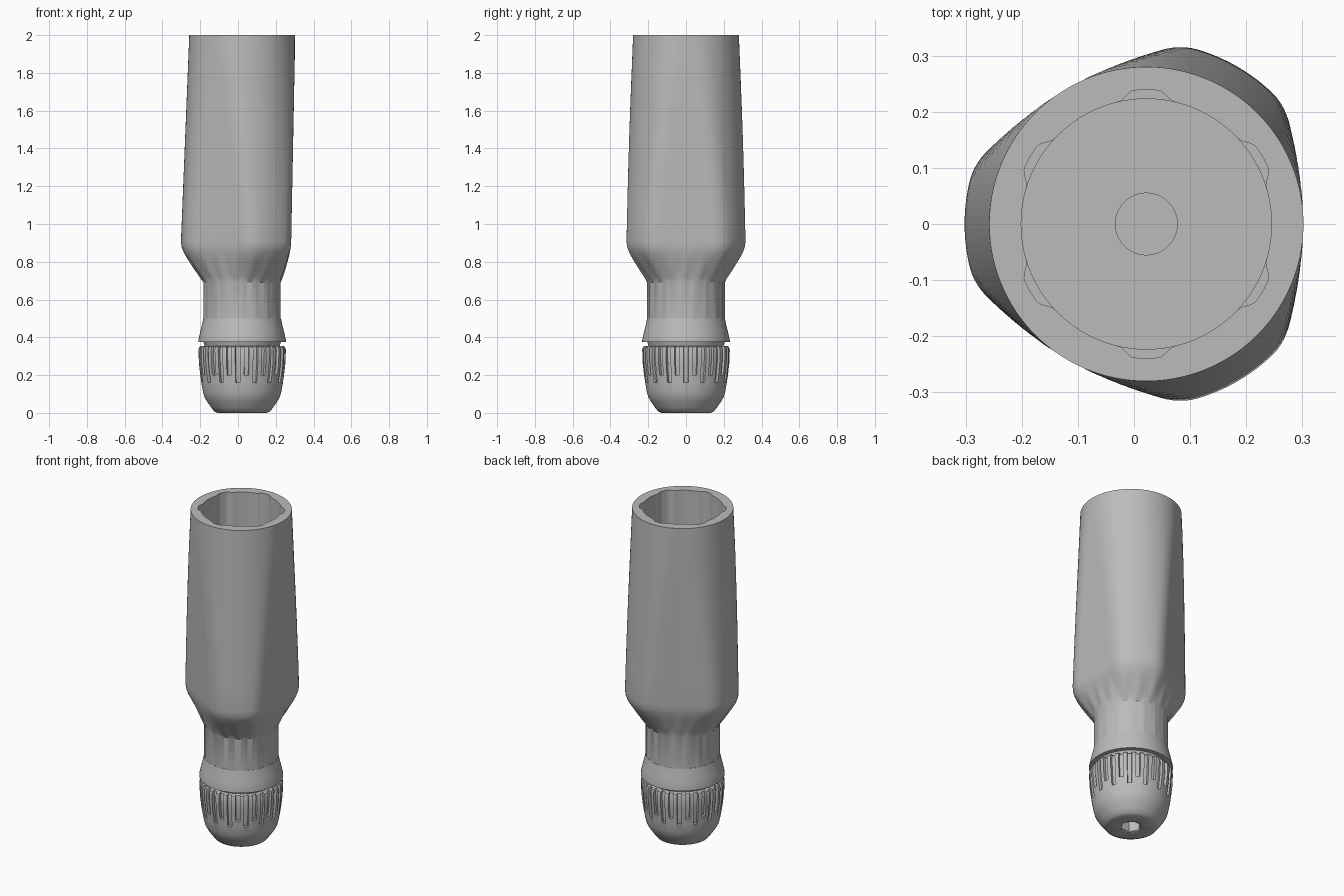
import bpy
import bmesh
from math import sin, cos, radians, pi

cube = bpy.data.objects.get("Cube")
if cube:
    bpy.data.objects.remove(cube, do_unlink=True)

AXIS_X = 0.022

grey = bpy.data.materials.new("satin grey")
grey.use_nodes = True
COLOUR = (0.5, 0.5, 0.5, 1)
grey.diffuse_color = COLOUR
grey.node_tree.nodes["Principled BSDF"].inputs["Base Color"].default_value = COLOUR


def loft(name, angles, rings):
    """Skin a stack of (z, radius or radius function) rings and cap both ends."""
    bm = bmesh.new()
    rows = []
    for z, radius in rings:
        row = []
        for a in angles:
            r = radius(a) if callable(radius) else radius
            row.append(bm.verts.new((r * cos(radians(a)), r * sin(radians(a)), z)))
        rows.append(row)
    n = len(angles)
    for low, high in zip(rows, rows[1:]):
        for i in range(n):
            j = (i + 1) % n
            bm.faces.new((low[i], low[j], high[j], high[i]))
    bm.faces.new(rows[0][::-1])
    bm.faces.new(rows[-1])
    bmesh.ops.recalc_face_normals(bm, faces=bm.faces)
    mesh = bpy.data.meshes.new(name)
    bm.to_mesh(mesh)
    bm.free()
    obj = bpy.data.objects.new(name, mesh)
    obj.location.x = AXIS_X
    mesh.materials.append(grey)
    bpy.context.collection.objects.link(obj)
    bpy.ops.object.select_all(action='DESELECT')
    bpy.context.view_layer.objects.active = obj
    obj.select_set(True)
    bpy.ops.object.shade_smooth_by_angle(angle=radians(32))
    return obj


def off_centre(a, sides):
    """Signed angle from the middle of the nearest side."""
    step = 360 / sides
    return (a + step / 2) % step - step / 2


def polygon(apothem, sides, turn=0):
    return lambda a: apothem / cos(radians(off_centre(a - turn, sides)))


def three_flats(R, apothem):
    """Circle with three flats, its corners softened by averaging."""
    flat = polygon(apothem, 3)
    return lambda a: sum(min(R, flat(a + d)) for d in range(-8, 9, 2)) / 9


def blend(f, g, t, ripple=0):
    return lambda a: f(a) * (1 - t) + g(a) * t + ripple * cos(radians(18 * a))


def pockets(a):
    """Bore with six shallow pockets."""
    d = abs(off_centre(a - 30, 6))
    t = max(0, min(1, (13 - d) / 8))
    return 0.223 + 0.016 * t * t * (3 - 2 * t)


# Main body: fluted neck, shoulder, tapering grip with three flats, hollow bore
neck = polygon(0.204, 18)
hip = three_flats(0.324, 0.258)
rings = [(0.49, neck), (0.69, neck)]
for z, t, ripple in ((0.72, 0.15, 0.004), (0.76, 0.38, 0.004), (0.81, 0.67, 0.002),
                     (0.85, 0.88, 0), (0.88, 0.975, 0), (0.91, 1, 0)):
    rings.append((z, blend(neck, hip, t, ripple)))
for i in range(1, 9):
    t = i / 8
    rings.append((0.91 + 1.09 * t, three_flats(0.324 - 0.044 * t, 0.258 + 0.022 * t)))
rings += [(2.0, pockets), (1.3, pockets), (1.3, 0.223), (0.95, 0.223),
          (0.95, 0.055), (0.8, 0.055)]
loft("grip_body", [2 * i for i in range(180)], rings)

# Collar flaring out below the neck, with a recessed core beneath it
round_angles = [3 * i for i in range(120)]
loft("flared_collar", round_angles,
     [(0.33, 0.19), (0.375, 0.205), (0.375, 0.232), (0.385, 0.232), (0.43, 0.222),
      (0.47, 0.212), (0.5, 0.206), (0.5, 0.19)])

# End cap with slots round its rim and a six-sided socket underneath
SLOTS = 30
STEP = 360 / SLOTS
slot_angles = [k * STEP + d for k in range(SLOTS) for d in (-3.2, -2.9, 0, 2.9, 3.2, 6)]


def slotted(radius, long_only=False):
    def f(a):
        k = round(a / STEP)
        inside = abs(a - k * STEP) < 3 and not (long_only and k % 2)
        return radius - 0.016 if inside else radius
    return f


socket = polygon(0.05, 6, 30)
loft("slotted_end_cap", slot_angles,
     [(0.2, socket), (0.005, socket), (0, 0.06), (0, 0.13), (0.008, 0.148),
      (0.03, 0.165), (0.06, 0.186), (0.085, 0.2), (0.11, 0.207), (0.16, 0.216),
      (0.161, slotted(0.216, True)), (0.2, slotted(0.222, True)),
      (0.201, slotted(0.222)), (0.26, slotted(0.229)), (0.335, slotted(0.232)),
      (0.35, slotted(0.226)), (0.355, slotted(0.218)), (0.355, 0.19)])
